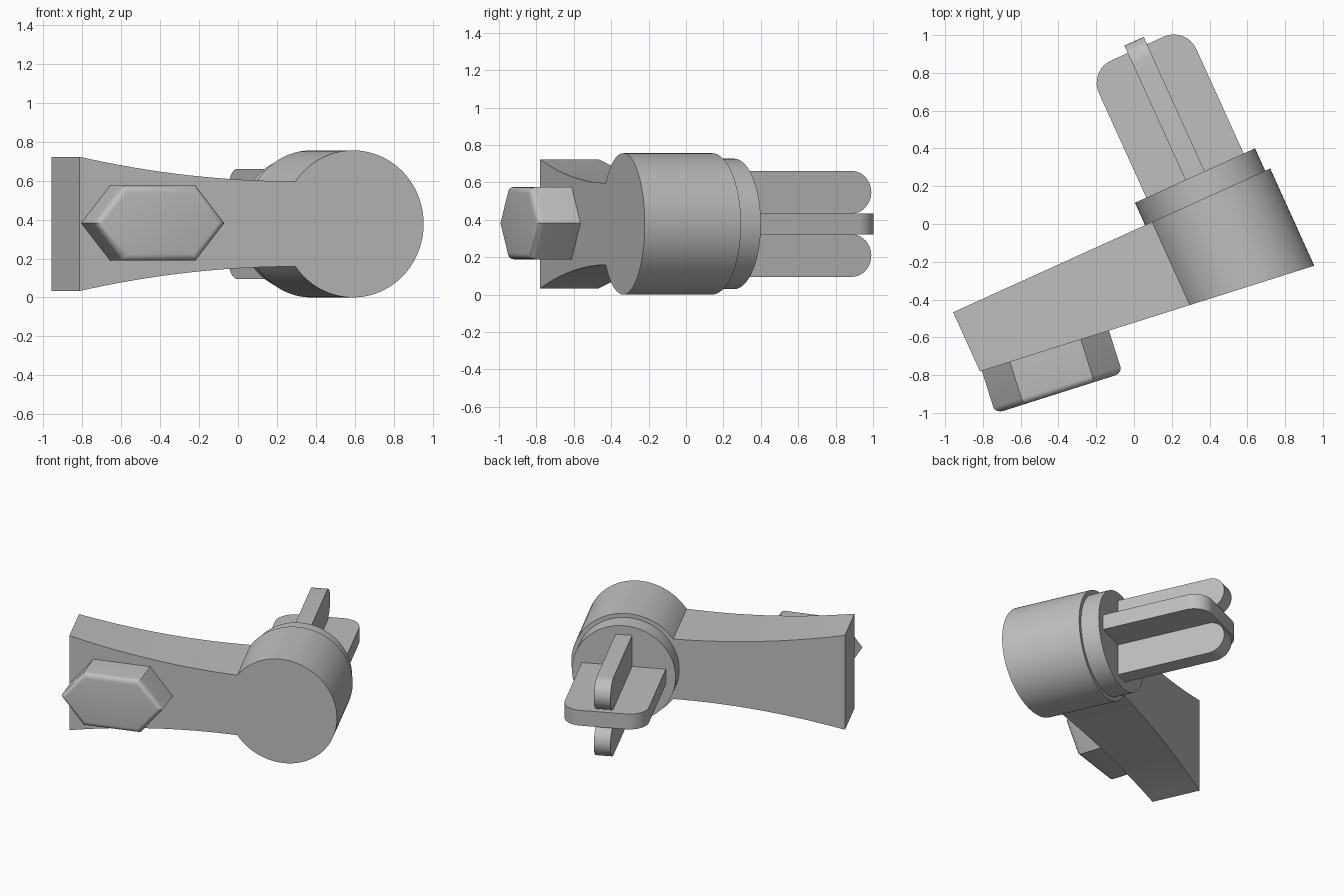
import bpy, bmesh, math
from mathutils import Matrix, Vector

if "Cube" in bpy.data.objects:
    bpy.data.objects.remove(bpy.data.objects["Cube"])

grey = bpy.data.materials.new("neutral_grey")
grey.use_nodes = True
COLOUR = (0.52, 0.52, 0.52, 1)
grey.diffuse_color = COLOUR
grey.node_tree.nodes["Principled BSDF"].inputs["Base Color"].default_value = COLOUR

MID = 0.378                                   # height of the shaft axis
AXIS = 0.40                                   # shaft position across the handle
BACK = -0.03                                  # back plane of the handle
FRAME = Matrix.Rotation(math.radians(24.4), 4, "Z")
SLANT = Matrix.Rotation(math.radians(17.6), 4, "Z")


def arc(cx, cy, r, start, end, n=12):
    angles = [math.radians(start + (end - start) * i / n) for i in range(n + 1)]
    return [(cx + r * math.cos(a), cy + r * math.sin(a)) for a in angles]


def prism(name, outline, lower, upper, frame=FRAME, bevel=0):
    """Join two copies of an outline; lower and upper map a point to 3D."""
    bm = bmesh.new()
    a = [bm.verts.new(lower(*p)) for p in outline]
    b = [bm.verts.new(upper(*p)) for p in outline]
    bm.faces.new(a)
    front = bm.faces.new(b)
    for i in range(len(a)):
        j = (i + 1) % len(a)
        bm.faces.new((a[i], a[j], b[j], b[i]))
    if bevel:
        bmesh.ops.bevel(bm, geom=list(front.edges), offset=bevel, segments=5,
                        profile=0.5, affect="EDGES")
    bmesh.ops.recalc_face_normals(bm, faces=bm.faces)
    bm.transform(frame)
    mesh = bpy.data.meshes.new(name)
    bm.to_mesh(mesh)
    bm.free()
    mesh.materials.append(grey)
    obj = bpy.data.objects.new(name, mesh)
    bpy.context.collection.objects.link(obj)
    bpy.ops.object.select_all(action="DESELECT")
    obj.select_set(True)
    bpy.context.view_layer.objects.active = obj
    bpy.ops.object.shade_smooth_by_angle(angle=math.radians(30))
    return obj


# Handle and knob: flared arm running into a round end, with a slanted front
R, END, NECK, WAIST = 0.378, -1.065, 0.097, 0.219
open_angle = math.degrees(math.asin(WAIST / R))
arm_top = [(END + (NECK - END) * i / 16, WAIST + 0.126 * (1 - i / 16) ** 2)
           for i in range(16)]
round_end = arc(AXIS, 0, R, 180 - open_angle, open_angle - 180, 72)
arm_bottom = [(u, -h) for u, h in reversed(arm_top)]
prism("handle", arm_top + round_end + arm_bottom,
      lambda u, h: Vector((u, BACK, MID + h)),
      lambda u, h: Vector((u, -0.374 - 0.12 * (u - END), MID + h)))

# Collar behind the knob
prism("collar", arc(AXIS, 0, 0.349, 0, 355, 71),
      lambda u, h: Vector((u, BACK - 0.02, MID + h)),
      lambda u, h: Vector((u, 0.1, MID + h)))

# Flat key blade with rounded tip corners
HALF, THICK, RAD, TIP = 0.283, 0.056, 0.13, 0.838
blade = [(AXIS - HALF, 0.05), (AXIS + HALF, 0.05)]
blade += arc(AXIS + HALF - RAD, TIP - RAD, RAD, 0, 90)
blade += arc(AXIS - HALF + RAD, TIP - RAD, RAD, 90, 180)
prism("key_blade", blade,
      lambda u, v: Vector((u, v, MID - THICK)),
      lambda u, v: Vector((u, v, MID + THICK)))

# Round-ended fins above and below the blade
fin_r = (HALF - THICK) / 2
for name, side in (("upper_fin", 1), ("lower_fin", -1)):
    centre = side * (THICK + fin_r)
    fin = [(0.05, centre - fin_r)] + arc(0.881 - fin_r, centre, fin_r, -90, 90, 20)
    fin.append((0.05, centre + fin_r))
    prism(name, fin,
          lambda v, h: Vector((AXIS - THICK, v, MID + h)),
          lambda v, h: Vector((AXIS + THICK, v, MID + h)))

# Hexagonal button on the slanted front, with a softened front rim
hexagon = [(-0.353, 0), (-0.197, 0.193), (0.197, 0.193),
           (0.353, 0), (0.197, -0.193), (-0.197, -0.193)]
prism("button", hexagon,
      lambda p, h: Vector((p - 0.65, -0.48, MID + 0.004 + h)),
      lambda p, h: Vector((p - 0.65, -0.734, MID + 0.004 + h)),
      frame=SLANT, bevel=0.035)
